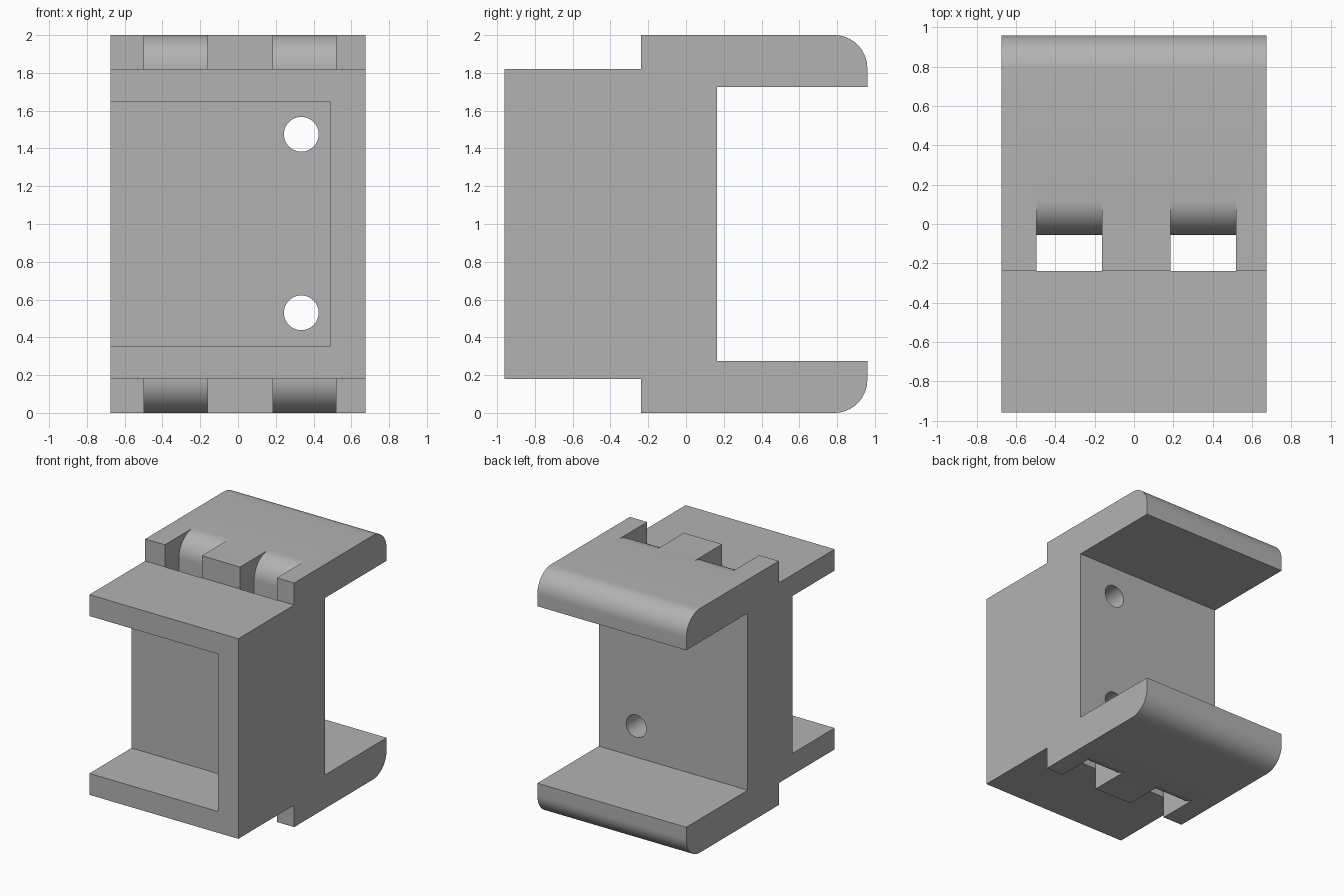
import bpy, bmesh, math

cube = bpy.data.objects.get("Cube")
if cube:
    bpy.data.objects.remove(cube, do_unlink=True)

grey = bpy.data.materials.new("plain grey")
grey.use_nodes = True
colour = (0.45, 0.45, 0.45, 1)
grey.diffuse_color = colour
grey.node_tree.nodes["Principled BSDF"].inputs["Base Color"].default_value = colour

W = 0.675      # half width
MID = 1.0      # mirror height


def arc(cy, cz, r, start, end, n=16):
    """Points of an arc in the y-z plane, angles in degrees."""
    angles = [math.radians(start + (end - start) * i / n) for i in range(n + 1)]
    return [(cy + r * math.cos(a), cz + r * math.sin(a)) for a in angles]


def mirrored(upper):
    """Close an upper half profile with its reflection about mid height."""
    return upper + [(y, 2 * MID - z) for y, z in reversed(upper)]


def extrude_x(name, profile, x0, x1):
    """Solid made by sweeping a y-z profile along x."""
    bm = bmesh.new()
    face = bm.faces.new([bm.verts.new((x0, y, z)) for y, z in profile])
    swept = bmesh.ops.extrude_face_region(bm, geom=[face])["geom"]
    verts = [v for v in swept if isinstance(v, bmesh.types.BMVert)]
    bmesh.ops.translate(bm, verts=verts, vec=(x1 - x0, 0, 0))
    bmesh.ops.recalc_face_normals(bm, faces=bm.faces)
    mesh = bpy.data.meshes.new(name)
    bm.to_mesh(mesh)
    bm.free()
    obj = bpy.data.objects.new(name, mesh)
    bpy.context.collection.objects.link(obj)
    mesh.materials.append(grey)
    return obj


# Body with two rounded rear prongs
body = extrude_x("bracket_body", mirrored(
    [(-0.96, 1.82), (-0.237, 1.82), (-0.237, 2.0)]
    + arc(0.785, 1.825, 0.175, 90, 0)
    + [(0.96, 1.725), (0.165, 1.725)]), -W, W)

cutters = []

# Front pocket, open at the front and on the right side
cutters.append(extrude_x("pocket_cutter", mirrored(
    [(-1.2, 1.645), (-0.415, 1.645)]), -1, 0.49))

# Vertical strap slots with rounded lips at both ends
slot = mirrored([(-0.24, 2.2), (0.125, 2.2)] + arc(0.125, 1.82, 0.18, 90, 180))
for x0, x1 in ((-0.497, -0.162), (0.185, 0.518)):
    cutters.append(extrude_x("slot_cutter", slot, x0, x1))

# Screw holes through the back wall
for z in (0.53, 1.475):
    bpy.ops.mesh.primitive_cylinder_add(
        vertices=48, radius=0.092, depth=1.2,
        location=(0.335, -0.1, z), rotation=(math.pi / 2, 0, 0))
    hole = bpy.context.object
    hole.name = "hole_cutter"
    hole.data.materials.append(grey)
    cutters.append(hole)

# Cut, then remove the cutters
bpy.ops.object.select_all(action="DESELECT")
bpy.context.view_layer.objects.active = body
body.select_set(True)
for cutter in cutters:
    cutter.hide_render = True
    mod = body.modifiers.new(cutter.name, "BOOLEAN")
    mod.operation = "DIFFERENCE"
    mod.solver = "EXACT"
    mod.object = cutter
    bpy.ops.object.modifier_apply(modifier=mod.name)
    bpy.data.objects.remove(cutter, do_unlink=True)

bpy.ops.object.shade_smooth_by_angle(angle=math.radians(30))
